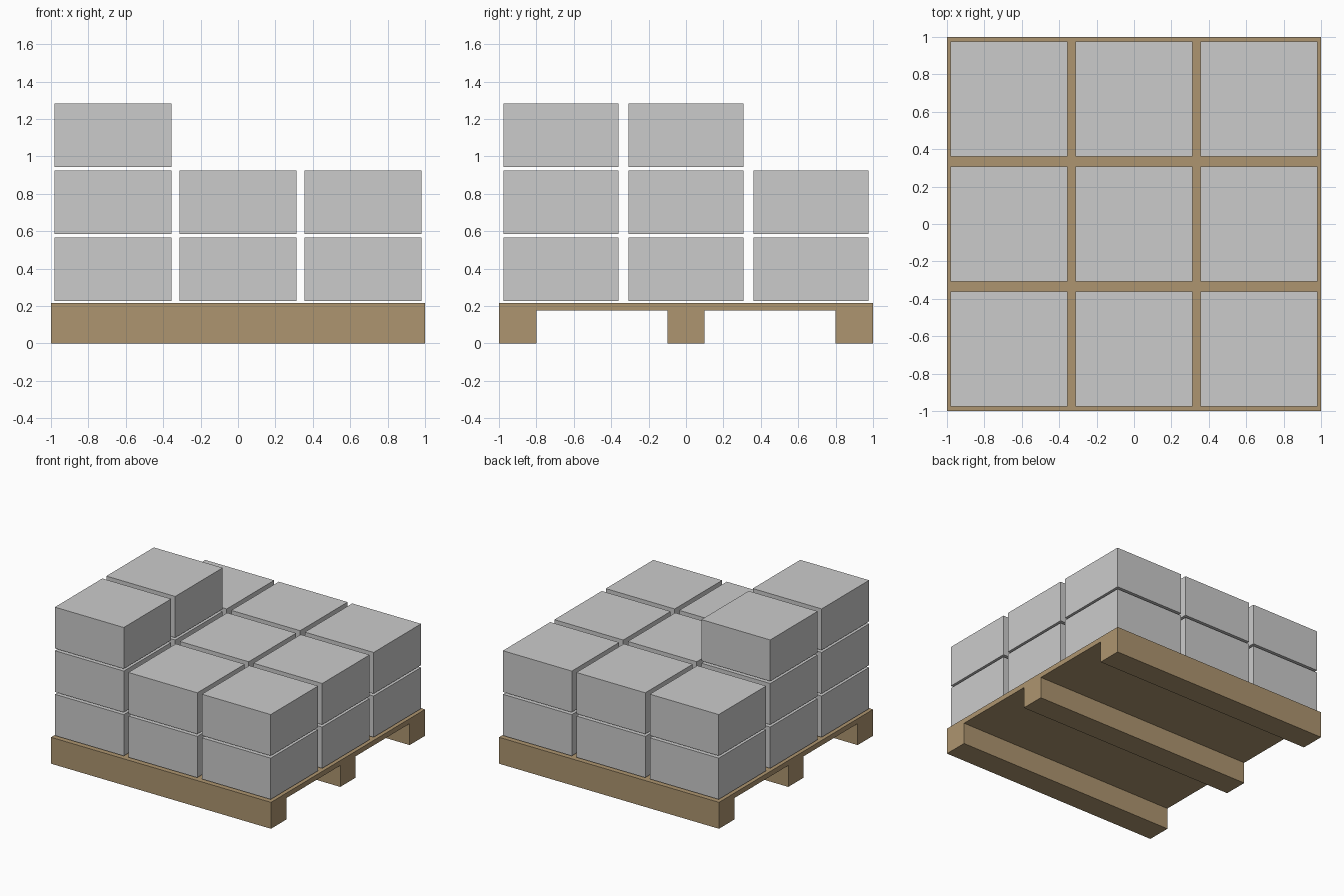
import bpy
import bmesh
from mathutils import Matrix, Vector

if "Cube" in bpy.data.objects:
    bpy.data.objects.remove(bpy.data.objects["Cube"])

wood = bpy.data.materials.new("wood")
wood.diffuse_color = (0.42, 0.30, 0.16, 1)
wood.use_nodes = True
wood.node_tree.nodes["Principled BSDF"].inputs["Base Color"].default_value = wood.diffuse_color


def finish(name, bm):
    bmesh.ops.recalc_face_normals(bm, faces=bm.faces)
    mesh = bpy.data.meshes.new(name)
    bm.to_mesh(mesh)
    bm.free()
    obj = bpy.data.objects.new(name, mesh)
    bpy.context.collection.objects.link(obj)
    return obj


# Pallet: deck with three runners, one profile (y, z) extruded along x
DECK_TOP, DECK_BOTTOM = 0.217, 0.176
half = [(0.1, DECK_BOTTOM), (0.1, 0), (-0.1, 0), (-0.1, DECK_BOTTOM)]
profile = ([(-1, DECK_TOP), (-1, 0), (-0.8, 0), (-0.8, DECK_BOTTOM)]
           + half[::-1]
           + [(0.8, DECK_BOTTOM), (0.8, 0), (1, 0), (1, DECK_TOP)])
bm = bmesh.new()
face = bm.faces.new([bm.verts.new((-1, y, z)) for y, z in profile])
ext = bmesh.ops.extrude_face_region(bm, geom=[face])
bmesh.ops.translate(bm, vec=(2, 0, 0),
                    verts=[v for v in ext["geom"] if isinstance(v, bmesh.types.BMVert)])
finish("pallet", bm).data.materials.append(wood)

# Boxes: two full 3 x 3 layers and two boxes on the left of the third layer
SIZE = (0.626, 0.616, 0.339)
PITCH, LAYER, FIRST_Z = 0.668, 0.358, 0.227
slots = [(i, j, k) for k in range(2) for j in (-1, 0, 1) for i in (-1, 0, 1)]
slots += [(-1, -1, 2), (-1, 0, 2)]
for n, (i, j, k) in enumerate(slots, 1):
    bm = bmesh.new()
    bmesh.ops.create_cube(bm, size=1, matrix=Matrix.Diagonal((*SIZE, 1)))
    box = finish(f"box_{n:02d}", bm)
    box.location = Vector((i * PITCH, j * PITCH, FIRST_Z + SIZE[2] / 2 + k * LAYER))
